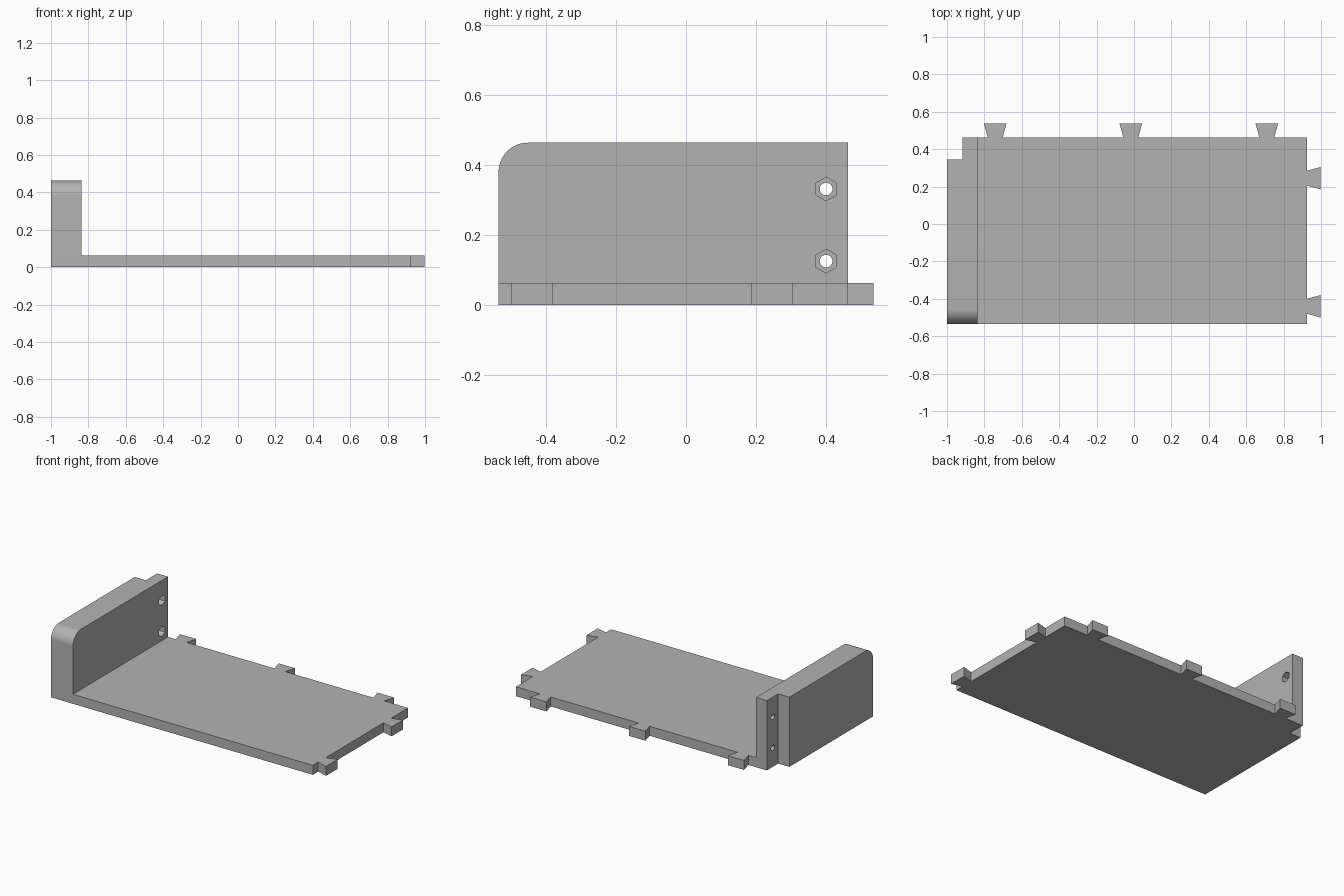
import bpy
import bmesh
import math
from mathutils import Vector

cube = bpy.data.objects.get("Cube")
if cube:
    bpy.data.objects.remove(cube, do_unlink=True)

# Main dimensions
LEFT, RIGHT = -1.0, 0.925            # plate ends along x
FRONT, BACK = -0.535, 0.463          # plate ends along y
PLATE, HEIGHT = 0.063, 0.463         # plate thickness, wall height
WALL_X = -0.838                      # inner face of the wall
FLANGE_X, NOTCH_Y = -0.918, 0.344    # step at the rear of the wall
ROUND = 0.083                        # wall corner radius
TAB = 0.073                          # dovetail length

grey = bpy.data.materials.new("light grey plastic")
grey.use_nodes = True
colour = (0.45, 0.45, 0.45, 1)
grey.diffuse_color = colour
grey.node_tree.nodes["Principled BSDF"].inputs["Base Color"].default_value = colour


def prism(name, outline, direction):
    """Extrude a closed 3D outline along a direction into a solid."""
    bm = bmesh.new()
    face = bm.faces.new([bm.verts.new(p) for p in outline])
    result = bmesh.ops.extrude_face_region(bm, geom=[face])
    moved = [v for v in result["geom"] if isinstance(v, bmesh.types.BMVert)]
    bmesh.ops.translate(bm, vec=Vector(direction), verts=moved)
    bmesh.ops.recalc_face_normals(bm, faces=bm.faces)
    mesh = bpy.data.meshes.new(name)
    bm.to_mesh(mesh)
    bm.free()
    mesh.materials.append(grey)
    obj = bpy.data.objects.new(name, mesh)
    bpy.context.collection.objects.link(obj)
    return obj


def dovetail(centre):
    """Offsets along an edge and outward, for one flared tab."""
    return [(centre - 0.04, 0), (centre - 0.06, TAB), (centre + 0.06, TAB), (centre + 0.04, 0)]


def polygon_x(x, y, z, radius, sides):
    """Regular polygon facing x with a corner pointing up."""
    angles = [2 * math.pi * i / sides for i in range(sides)]
    return [(x, y + radius * math.sin(a), z + radius * math.cos(a)) for a in angles]


def combine(target, other, operation):
    mod = target.modifiers.new(operation.lower(), 'BOOLEAN')
    mod.operation, mod.object, mod.solver = operation, other, 'EXACT'
    bpy.context.view_layer.objects.active = target
    bpy.ops.object.modifier_apply(modifier=mod.name)
    bpy.data.objects.remove(other, do_unlink=True)


# Base plate outline with dovetails on the right and back edges
outline = [(LEFT, FRONT), (RIGHT, FRONT)]
for y in (-0.44, 0.245):
    outline += [(RIGHT + out, along) for along, out in dovetail(y)]
outline.append((RIGHT, BACK))
for x in (0.71, -0.017, -0.742):
    outline += [(along, BACK + out) for along, out in reversed(dovetail(x))]
outline.append((LEFT, BACK))
bracket = prism("bracket_plate_and_wall", [(x, y, 0) for x, y in outline], (0, 0, PLATE))

# Upright wall with a rounded front top corner
side = [(FRONT, 0), (BACK, 0), (BACK, HEIGHT)]
for i in range(17):
    a = math.pi / 2 * (1 + i / 16)
    side.append((FRONT + ROUND + ROUND * math.cos(a), HEIGHT - ROUND + ROUND * math.sin(a)))
wall = prism("wall", [(LEFT, y, z) for y, z in side], (WALL_X - LEFT, 0, 0))
combine(bracket, wall, 'UNION')

# Step that leaves a thin flange at the rear
step = [(-1.1, NOTCH_Y), (FLANGE_X, NOTCH_Y), (FLANGE_X, 0.6), (-1.1, 0.6)]
combine(bracket, prism("step_cutter", [(x, y, -0.1) for x, y in step], (0, 0, 0.8)), 'DIFFERENCE')

# Screw holes with hexagonal nut pockets on the inner face
for z in (0.125, 0.331):
    hole = prism("hole_cutter", polygon_x(-1.1, 0.4, z, 0.018, 32), (0.4, 0, 0))
    combine(bracket, hole, 'DIFFERENCE')
    pocket = prism("nut_cutter", polygon_x(WALL_X - 0.04, 0.4, z, 0.034, 6), (0.1, 0, 0))
    combine(bracket, pocket, 'DIFFERENCE')

# Smooth the rounded parts, keep the edges sharp
bpy.ops.object.select_all(action='DESELECT')
bracket.select_set(True)
bpy.context.view_layer.objects.active = bracket
bpy.ops.object.shade_smooth_by_angle(angle=math.radians(30))
